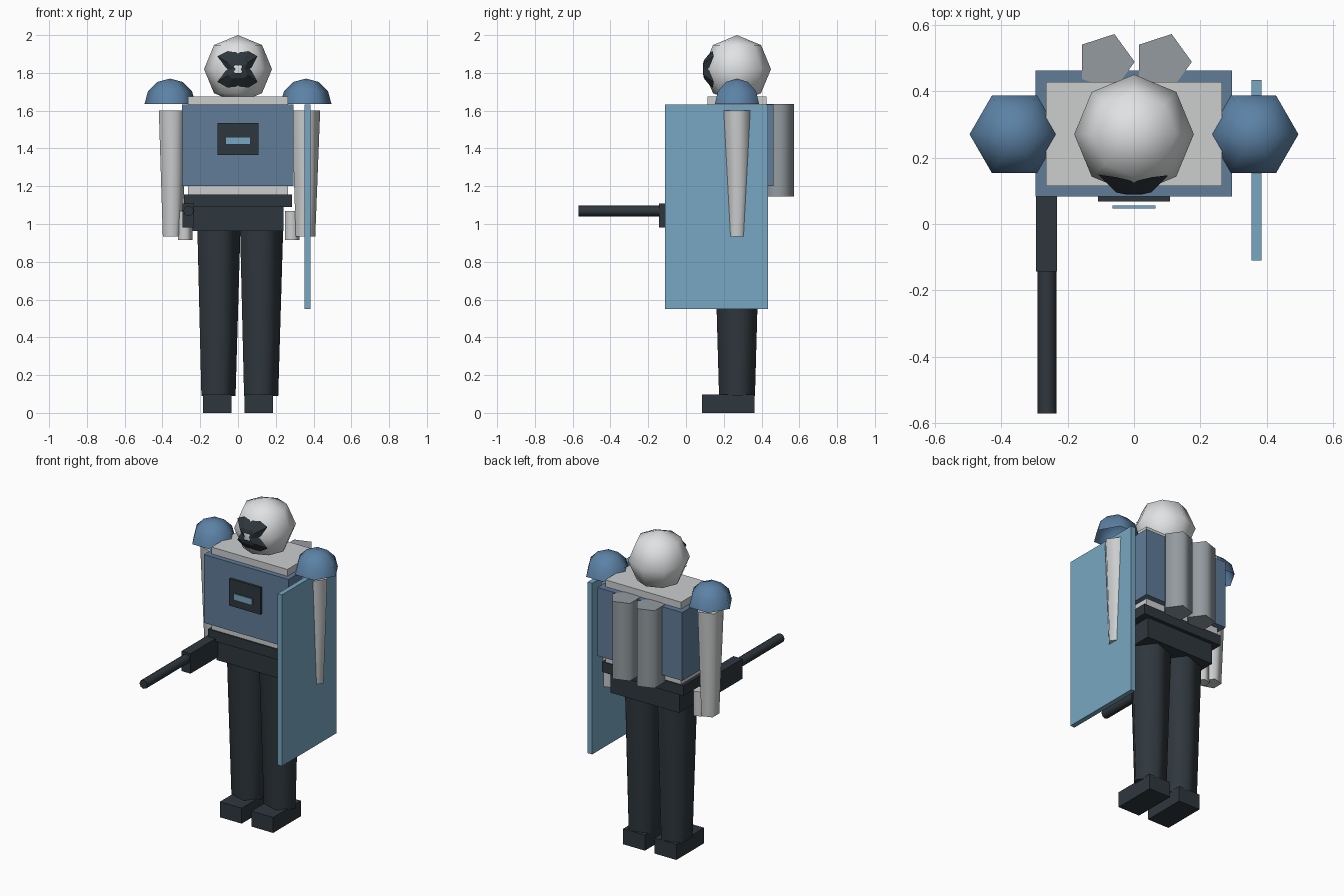
import bpy, bmesh
from math import sin, cos, pi, radians
from mathutils import Matrix

if "Cube" in bpy.data.objects:
    bpy.data.objects.remove(bpy.data.objects["Cube"])


def material(name, r, g, b):
    """Flat colour from 0-255 display values."""
    def lin(v):
        v /= 255
        return v / 12.92 if v <= 0.04045 else ((v + 0.055) / 1.055) ** 2.4
    col = (lin(r), lin(g), lin(b), 1)
    m = bpy.data.materials.new(name)
    m.use_nodes = True
    m.diffuse_color = col
    bsdf = m.node_tree.nodes["Principled BSDF"]
    bsdf.inputs["Base Color"].default_value = col
    bsdf.inputs["Roughness"].default_value = 0.8
    return m


WHITE = material("helmet white", 224, 226, 227)
LIGHT = material("light grey", 204, 205, 206)
STEEL = material("tank grey", 148, 155, 160)
ARMOUR = material("armour blue", 96, 124, 152)
PAD = material("shoulder blue", 92, 130, 166)
GLASS = material("shield blue", 120, 167, 195)
DARK = material("charcoal", 47, 55, 61)

CY = 0.27  # depth of the body axis


def finish(bm, name, mat):
    bmesh.ops.remove_doubles(bm, verts=bm.verts, dist=1e-5)
    bmesh.ops.recalc_face_normals(bm, faces=bm.faces)
    me = bpy.data.meshes.new(name)
    bm.to_mesh(me)
    bm.free()
    me.materials.append(mat)
    ob = bpy.data.objects.new(name, me)
    bpy.context.collection.objects.link(ob)
    return ob


def box(name, mat, x, y, z):
    """Box from (min, max) pairs."""
    bm = bmesh.new()
    bmesh.ops.create_cube(bm, size=1)
    for v in bm.verts:
        v.co = [a + (b - a) * (c + 0.5) for (a, b), c in zip((x, y, z), v.co)]
    return finish(bm, name, mat)


def lathe(name, mat, profile, sides, loc, rot=None):
    """Turn (radius, height) points round z; open ends get flat caps."""
    bm = bmesh.new()
    rings = [[bm.verts.new((r * cos(2 * pi * i / sides), r * sin(2 * pi * i / sides), z))
              for i in range(sides)] for r, z in profile]
    for (r0, _), (r1, _), a, b in zip(profile, profile[1:], rings, rings[1:]):
        for i in range(sides):
            j = (i + 1) % sides
            quad = [a[i], a[j], b[j], b[i]]
            if r0 < 1e-4:
                quad = [a[i], b[j], b[i]]
            elif r1 < 1e-4:
                quad = [a[i], a[j], b[i]]
            bm.faces.new(quad).smooth = True
    if min(profile[0][0], profile[-1][0]) > 1e-4:
        bm.faces.new(rings[0])
        bm.faces.new(rings[-1])
    if rot:
        bmesh.ops.transform(bm, matrix=rot, verts=bm.verts)
    bmesh.ops.translate(bm, vec=loc, verts=bm.verts)
    return finish(bm, name, mat)


def arc(radius, start, end, steps):
    angles = [radians(start + (end - start) * i / steps) for i in range(steps + 1)]
    return [(radius * cos(a), radius * sin(a)) for a in angles]


# Head
lathe("head", WHITE, arc(0.18, -90, 90, 4), 8, (0, CY, 1.82))

# Visor: a bulged mask with a small central opening
outline = [(0.068, 0), (0.103, 0.068), (0.055, 0.095), (0, 0.088),
           (-0.055, 0.095), (-0.108, 0.068), (-0.06, 0),
           (-0.108, -0.068), (-0.055, -0.098), (0, -0.092),
           (0.055, -0.098), (0.103, -0.068)]
bm = bmesh.new()
rings = []
for scale, depth in ((0.22, 0.089), (0.5, 0.095), (1, None)):
    ring = []
    for x, z in outline:
        hi, lo = max(abs(x), abs(z)), min(abs(x), abs(z))
        y = depth or 0.092 + 0.417 * hi + 0.172 * lo
        ring.append(bm.verts.new((x * scale, y, 1.82 + z * scale)))
    rings.append(ring)
for a, b in zip(rings, rings[1:]):
    for i in range(len(a)):
        j = (i + 1) % len(a)
        bm.faces.new((a[i], b[i], b[j], a[j]))
visor = finish(bm, "visor", DARK)
if visor.data.polygons[0].normal.y > 0:
    visor.data.flip_normals()

# Torso, armour and belt
box("torso", LIGHT, (-0.265, 0.265), (0.115, 0.427), (1.12, 1.675))
box("chest_armour", ARMOUR, (-0.297, 0.295), (0.083, 0.462), (1.2, 1.632))
box("chest_panel", DARK, (-0.109, 0.109), (0.068, 0.09), (1.365, 1.535))
box("chest_display", GLASS, (-0.065, 0.065), (0.047, 0.056), (1.42, 1.46))
box("belt", DARK, (-0.285, 0.285), (0.107, 0.433), (1.09, 1.155))
box("hips", DARK, (-0.24, 0.24), (0.13, 0.41), (0.962, 1.09))

# Limbs, shoulder pads and back tanks, one per side
for side, s in (("left", 1), ("right", -1)):
    lathe(side + "_shoulder_pad", PAD, arc(0.135, 0, 90, 3), 6, (0.36 * s, CY, 1.635))
    lathe(side + "_arm", LIGHT, [(0.057, 0.935), (0.083, 1.6)], 5, (0.352 * s, CY, 0))
    lathe(side + "_hand", LIGHT, [(0.042, 0.915), (0.042, 1.07)], 5, (0.284 * s, CY, 0))
    lathe(side + "_leg", DARK, [(0.1, 0.09), (0.126, 0.97)], 5, (0.113 * s, CY, 0))
    box(side + "_foot", DARK, (0.11 * s - 0.076, 0.11 * s + 0.076), (0.085, 0.362), (0, 0.098))
    lathe(side + "_back_tank", STEEL, [(0.088, 1.145), (0.088, 1.635)], 5, (0.086 * s, 0.488, 0))

# Shield on the left arm
box("shield", GLASS, (0.353, 0.384), (-0.11, 0.433), (0.55, 1.632))

# Launcher in the right hand
box("launcher_body", DARK, (-0.295, -0.232), (-0.143, 0.2), (0.982, 1.108))
lathe("launcher_barrel", DARK, [(0.028, 0), (0.028, 0.44)], 8,
      (-0.262, -0.13, 1.069), Matrix.Rotation(pi / 2, 4, "X"))
